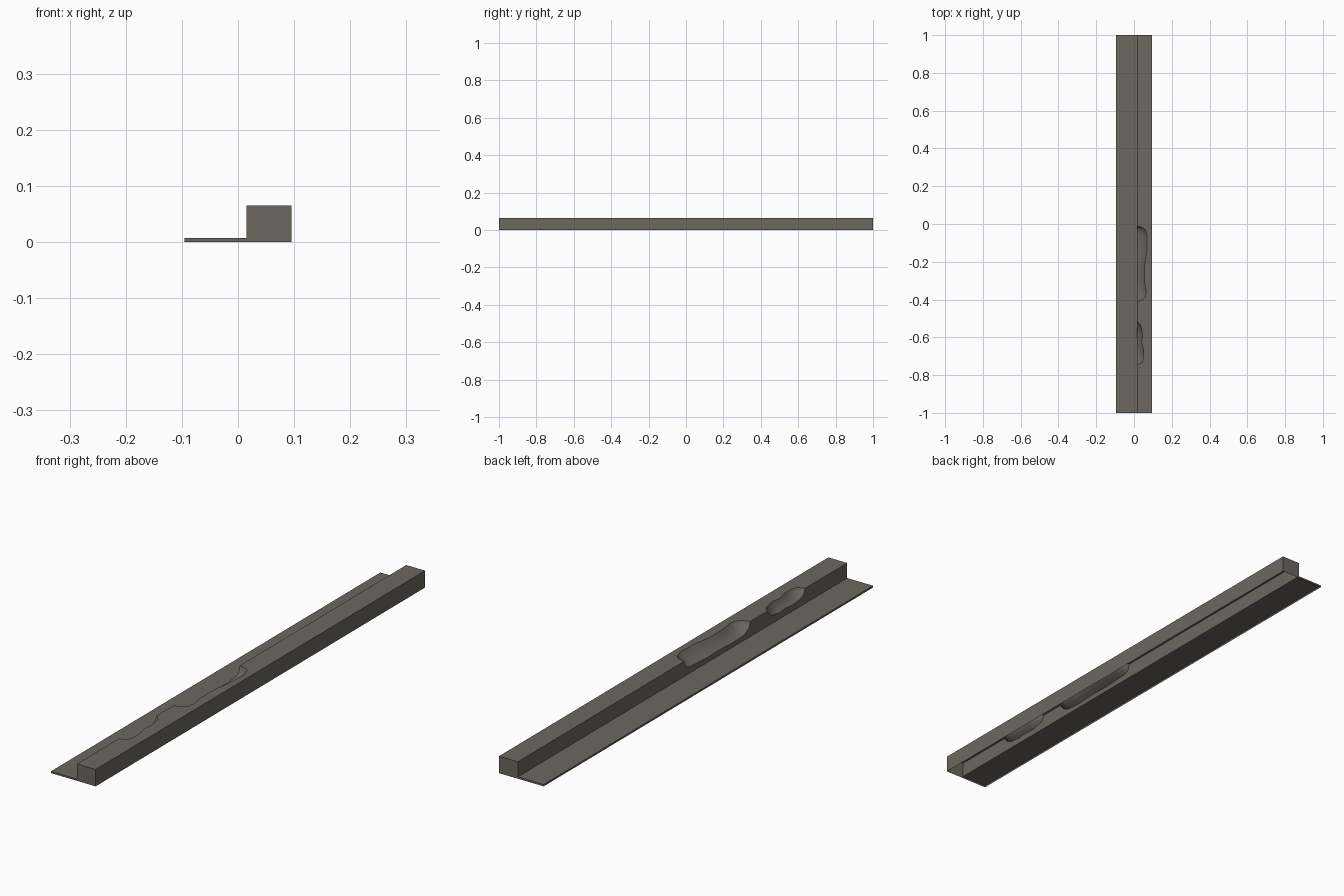
import bpy, bmesh

if "Cube" in bpy.data.objects:
    bpy.data.objects.remove(bpy.data.objects["Cube"])

L, XI, XO = -0.095, 0.015, 0.095     # gutter edge, kerb inner face, kerb outer face
T, H = 0.007, 0.065                  # gutter height, kerb height

mat = bpy.data.materials.new("weathered concrete")
mat.diffuse_color = (0.15, 0.135, 0.115, 1)
mat.use_nodes = True
mat.node_tree.nodes["Principled BSDF"].inputs["Base Color"].default_value = mat.diffuse_color


def build(name, faces, smooth=False):
    """Make an object from lists of corner points, welding shared corners."""
    bm = bmesh.new()
    for f in faces:
        bm.faces.new([bm.verts.new(p) for p in f])
    bmesh.ops.remove_doubles(bm, verts=bm.verts, dist=1e-5)
    for f in bm.faces:
        f.smooth = smooth
    me = bpy.data.meshes.new(name)
    bm.to_mesh(me)
    bm.free()
    me.materials.append(mat)
    ob = bpy.data.objects.new(name, me)
    bpy.context.collection.objects.link(ob)
    return ob


# Chipped areas: (y, x of the top rim, z of the lower rim on the wall)
large_chip = [(-0.01, XI, H), (-0.018, 0.042, 0.042), (-0.03, 0.06, 0.034), (-0.065, 0.07, 0.03),
              (-0.145, 0.068, 0.026), (-0.22, 0.056, 0.028), (-0.30, 0.055, 0.024),
              (-0.36, 0.064, 0.026), (-0.385, 0.06, 0.032), (-0.405, 0.04, 0.045), (-0.412, XI, H)]
small_chip = [(-0.515, XI, H), (-0.535, 0.035, 0.04), (-0.59, 0.046, 0.03), (-0.625, 0.04, 0.034),
              (-0.665, 0.05, 0.03), (-0.71, 0.05, 0.034), (-0.735, 0.042, 0.044), (-0.745, XI, H)]
chips = [("large_chip", large_chip), ("small_chip", small_chip)]
rows = large_chip + small_chip

# Kerb: hollow below, with rims cut around the chips
top = [(XO, -1, H), (XO, 1, H), (XI, 1, H)] + [(x, y, H) for y, x, z in rows] + [(XI, -1, H)]
wall = [(XI, -1, T), (XI, -1, H)] + [(XI, y, z) for y, x, z in reversed(rows)] + [(XI, 1, H), (XI, 1, T)]
outer = [(XO, -1, 0), (XO, 1, 0), (XO, 1, H), (XO, -1, H)]
front = [(XI, -1, 0), (XO, -1, 0), (XO, -1, H), (XI, -1, H)]
back = [(x, 1, z) for x, y, z in reversed(front)]
build("kerb", [top, wall, outer, front, back])

# Gutter slab with thin edges
g_top = [(L, -1, T), (XI, -1, T), (XI, 1, T), (L, 1, T)]
g_side = [(L, -1, 0), (L, -1, T), (L, 1, T), (L, 1, 0)]
g_front = [(L, -1, 0), (XI, -1, 0), (XI, -1, T), (L, -1, T)]
g_back = [(x, 1, z) for x, y, z in reversed(g_front)]
build("gutter", [g_top, g_side, g_front, g_back])


# Scooped surfaces of the chips
def scoop(row):
    y, x, z = row
    return [(XI + (x - XI) * a, y, z + (H - z) * b)
            for a, b in ((0, 0), (0.38, 0.22), (0.75, 0.55), (1, 1))]


for name, data in chips:
    faces = []
    for r0, r1 in zip(data, data[1:]):
        a, b = scoop(r0), scoop(r1)
        for i in range(3):
            quad = []
            for p in (a[i], a[i + 1], b[i + 1], b[i]):
                if p not in quad:
                    quad.append(p)
            if len(quad) > 2:
                # order so the normal faces out of the chip (up and toward the gutter)
                faces.append(quad[::-1])
    ob = build(name, faces, True)
    if sum(p.normal.z * p.area for p in ob.data.polygons) < 0:
        ob.data.flip_normals()
